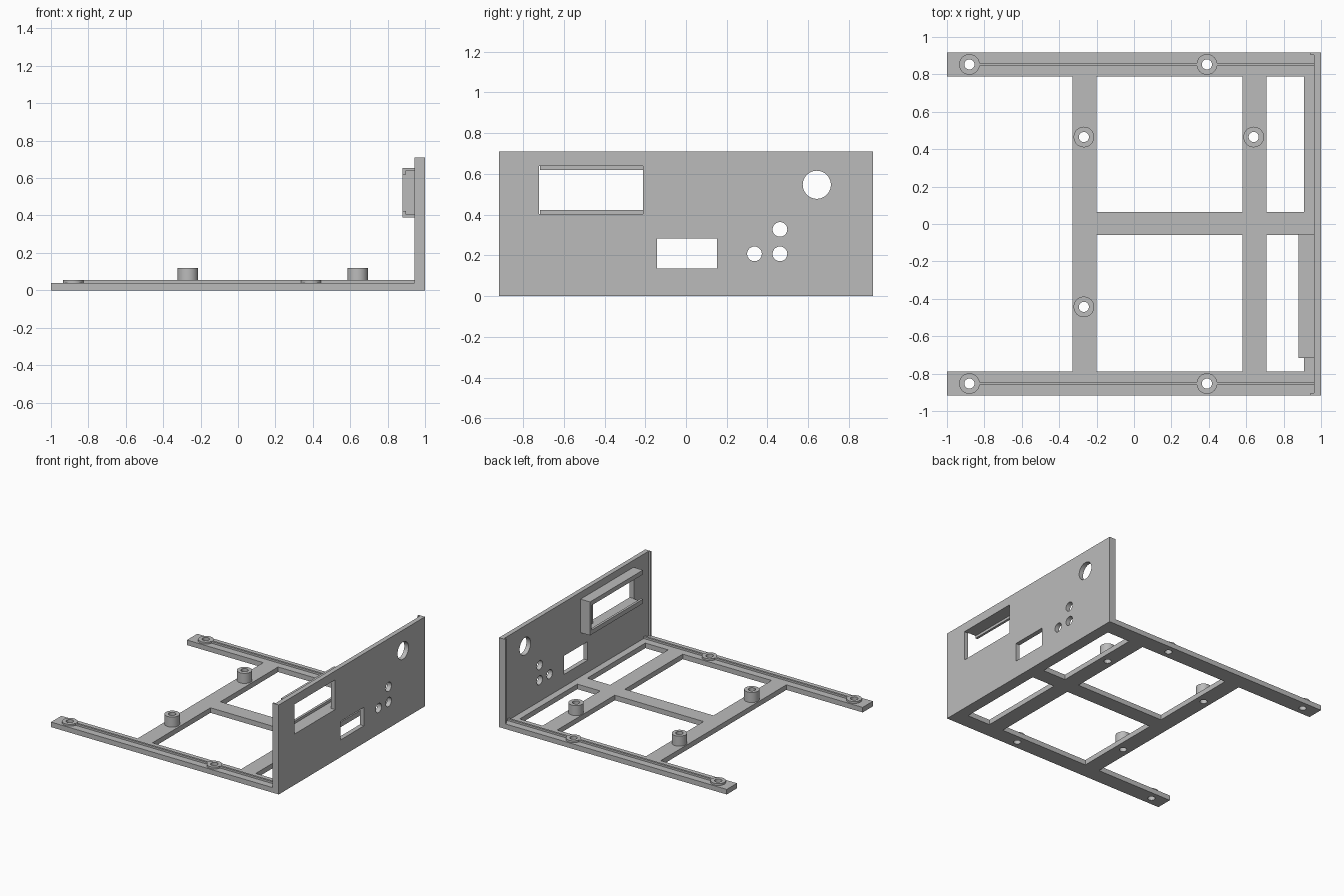
import bpy, bmesh, math
from mathutils import Matrix, Vector

if "Cube" in bpy.data.objects:
    bpy.data.objects.remove(bpy.data.objects["Cube"], do_unlink=True)

grey = bpy.data.materials.new("plain grey")
grey.use_nodes = True
grey.diffuse_color = (0.5, 0.5, 0.5, 1)
grey.node_tree.nodes["Principled BSDF"].inputs["Base Color"].default_value = (0.5, 0.5, 0.5, 1)


def rect(x0, x1, y0, y1):
    return [(x0, y0), (x1, y0), (x1, y1), (x0, y1)]


def circle(x, y, r, n=48):
    return [(x + r * math.cos(2 * math.pi * i / n), y + r * math.sin(2 * math.pi * i / n)) for i in range(n)]


# Drawing planes: (local x, local y, extrusion direction) in world space
FLAT = ((1, 0, 0), (0, 1, 0), (0, 0, 1))
FACING_X = ((0, 1, 0), (0, 0, 1), (1, 0, 0))
FACING_Y = ((1, 0, 0), (0, 0, 1), (0, -1, 0))


def plate(name, loops, start, end, plane=FLAT):
    """Extrude an outline with holes from start to end along the plane's direction."""
    curve = bpy.data.curves.new(name + "_profile", "CURVE")
    curve.dimensions = "2D"
    curve.fill_mode = "BOTH"
    curve.extrude = (end - start) / 2
    for loop in loops:
        spline = curve.splines.new("POLY")
        spline.points.add(len(loop) - 1)
        for point, (x, y) in zip(spline.points, loop):
            point.co = (x, y, 0, 1)
        spline.use_cyclic_u = True
    temp = bpy.data.objects.new(name + "_profile", curve)
    bpy.context.collection.objects.link(temp)
    evaluated = temp.evaluated_get(bpy.context.evaluated_depsgraph_get())
    mesh = bpy.data.meshes.new_from_object(evaluated)
    bpy.data.objects.remove(temp, do_unlink=True)
    bpy.data.curves.remove(curve)

    axes = Matrix([Vector(a) for a in plane]).transposed().to_4x4()
    bm = bmesh.new()
    bm.from_mesh(mesh)
    bm.transform(axes @ Matrix.Translation((0, 0, (start + end) / 2)))
    bmesh.ops.remove_doubles(bm, verts=bm.verts, dist=0.0001)
    bmesh.ops.recalc_face_normals(bm, faces=bm.faces)
    bm.to_mesh(mesh)
    bm.free()
    mesh.name = name
    mesh.materials.clear()
    mesh.materials.append(grey)
    ob = bpy.data.objects.new(name, mesh)
    bpy.context.collection.objects.link(ob)
    bpy.ops.object.select_all(action="DESELECT")
    ob.select_set(True)
    bpy.context.view_layer.objects.active = ob
    bpy.ops.object.shade_smooth_by_angle(angle=math.radians(30))
    return ob


HALF, RAIL = 0.917, 0.788        # half width, inner edge of the side rails
BASE, LOW, HIGH = 0.04, 0.055, 0.12
SCREW_Y, OUTER, BORE = 0.853, 0.055, 0.027
PANEL_X = 0.963

washers = [(x, s * SCREW_Y) for x in (-0.88, 0.39) for s in (-1, 1)]
standoffs = [(-0.268, 0.465), (0.64, 0.465), (-0.268, -0.443)]

# Base frame: open-backed outline, four windows and the screw holes
outline = [(-1, -HALF), (PANEL_X, -HALF), (PANEL_X, HALF), (-1, HALF),
           (-1, RAIL), (-0.33, RAIL), (-0.33, -RAIL), (-1, -RAIL)]
windows = [rect(x0, x1, y0, y1)
           for x0, x1 in ((-0.2, 0.58), (0.708, 0.909))
           for y0, y1 in ((-RAIL, -0.06), (0.065, RAIL))]
bores = [circle(x, y, BORE) for x, y in washers + standoffs]
plate("base_frame", [outline] + windows + bores, 0, BASE)

# Raised screw rings and standoffs
for points, top, label in ((washers, LOW, "screw_ring"), (standoffs, HIGH, "standoff")):
    for i, (x, y) in enumerate(points, 1):
        plate(f"{label}_{i}", [circle(x, y, OUTER), circle(x, y, BORE)], BASE, top)

# Thin stiffening ribs between the rings
for side, s in (("left", 1), ("right", -1)):
    y = s * SCREW_Y
    for part, x0, x1 in (("long", -0.826, 0.336), ("short", 0.444, PANEL_X)):
        plate(f"{side}_rail_{part}_rib", [rect(x0, x1, y - 0.008, y + 0.008)], BASE, LOW)

# Upright panel with display window, port and button holes
plate("upright_panel", [
    rect(-HALF, HALF, 0, 0.71),
    rect(-0.722, -0.21, 0.404, 0.64),
    rect(-0.142, 0.152, 0.137, 0.284),
    circle(0.642, 0.547, 0.069),
    circle(0.461, 0.328, 0.036),
    circle(0.461, 0.208, 0.036),
    circle(0.336, 0.208, 0.036)], PANEL_X, 1, FACING_X)

# Narrow rims on the panel's inner side edges
for name, y0, y1 in (("left_panel_rim", 0.903, HALF), ("right_panel_rim", -HALF, -0.903)):
    plate(name, [rect(y0, y1, BASE, 0.71)], 0.945, PANEL_X, FACING_X)

# Display holder: two lipped slide rails and a closed end
MID = 0.522
arm = [(PANEL_X, 0.118), (PANEL_X, 0.133), (0.88, 0.133), (0.88, 0.098), (0.899, 0.098), (0.899, 0.118)]
for name, s in (("display_upper_slide", 1), ("display_lower_slide", -1)):
    plate(name, [[(x, MID + s * z) for x, z in arm]], 0.053, 0.717, FACING_Y)
plate("display_end_wall", [rect(0.88, PANEL_X, MID - 0.118, MID + 0.118)], 0.053, 0.069, FACING_Y)
